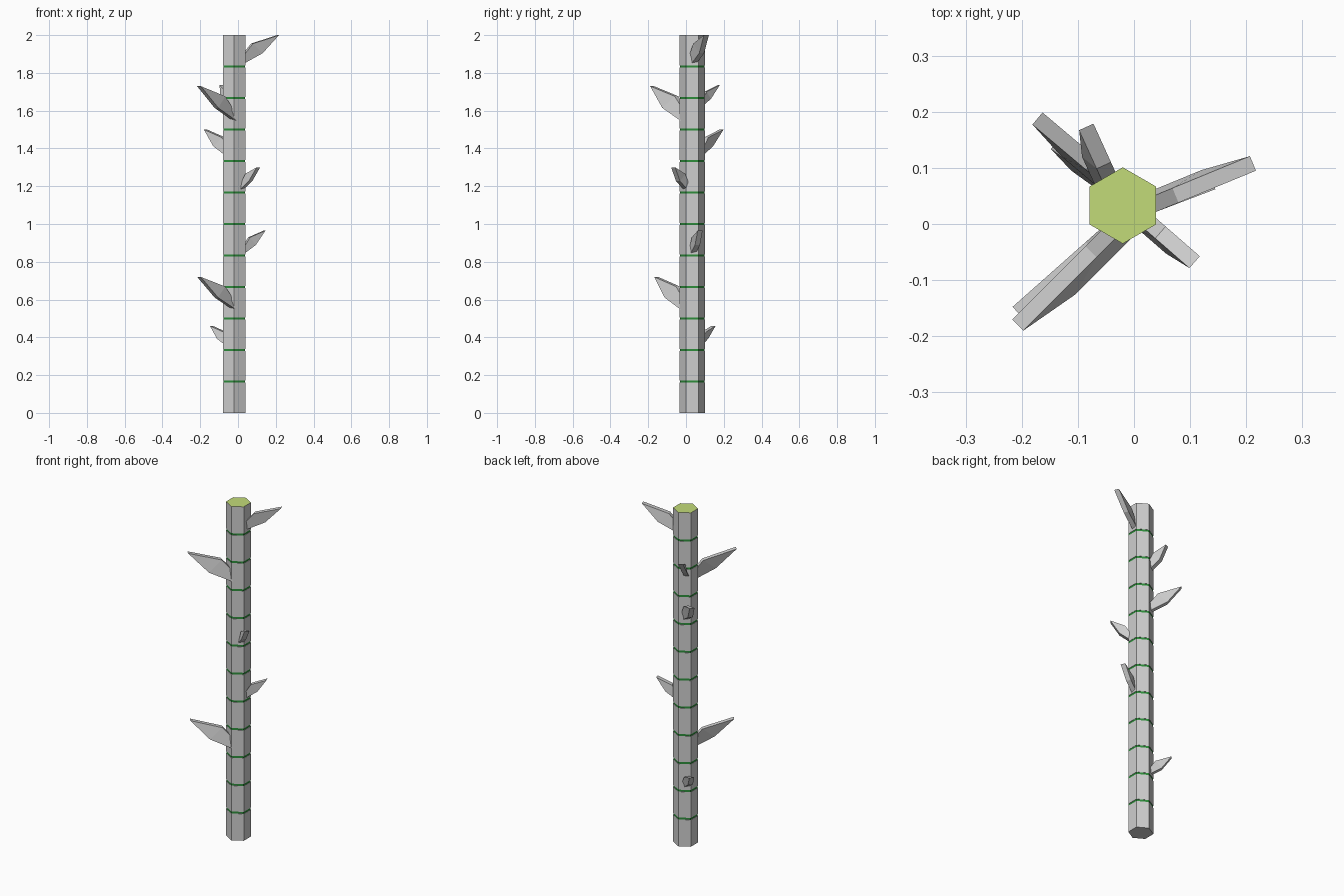
import bpy
import math
from mathutils import Vector

cube = bpy.data.objects.get("Cube")
if cube:
    bpy.data.objects.remove(cube)


def material(name, rgb):
    mat = bpy.data.materials.new(name)
    mat.use_nodes = True
    colour = (*rgb, 1)
    mat.diffuse_color = colour
    mat.node_tree.nodes["Principled BSDF"].inputs["Base Color"].default_value = colour
    return mat


grey = material("light grey", (0.62, 0.62, 0.62))
green = material("ring green", (0.026, 0.27, 0.042))
lime = material("cut top lime", (0.54, 0.71, 0.19))


def add_object(name, verts, faces, mats):
    mesh = bpy.data.meshes.new(name)
    mesh.from_pydata(verts, [], faces)
    for mat in mats:
        mesh.materials.append(mat)
    obj = bpy.data.objects.new(name, mesh)
    bpy.context.collection.objects.link(obj)
    return obj


# Six-sided stalk with narrow green grooves at even spacing
SIDES, RADIUS, HEIGHT, JOINTS = 6, 0.068, 2.0, 12
CENTRE = Vector((-0.02, 0.033, 0))
HALF, INSET = 0.006, 0.002
levels = [(0, RADIUS)]
for j in range(1, JOINTS):
    z = HEIGHT * j / JOINTS
    levels += [(z - HALF, RADIUS), (z - HALF, RADIUS - INSET),
               (z + HALF, RADIUS - INSET), (z + HALF, RADIUS)]
levels.append((HEIGHT, RADIUS))

verts, faces = [], []
for z, r in levels:
    for s in range(SIDES):
        a = math.tau * s / SIDES + math.pi / 2
        verts.append(CENTRE + Vector((r * math.cos(a), r * math.sin(a), z)))
for i in range(len(levels) - 1):
    for s in range(SIDES):
        t = (s + 1) % SIDES
        a, b = i * SIDES, (i + 1) * SIDES
        faces.append((a + s, a + t, b + t, b + s))
faces.append(tuple(reversed(range(SIDES))))
faces.append(tuple(range(len(verts) - SIDES, len(verts))))
stalk = add_object("stalk", verts, faces, [grey, green, lime])
for p in stalk.data.polygons:
    if p.normal.z > 0.9 and p.center.z > HEIGHT - 0.01:
        p.material_index = 2
    elif all((Vector(verts[v]) - CENTRE).xy.length < RADIUS - INSET / 2 for v in p.vertices):
        p.material_index = 1

# Leaf outline: (outward, up, sideways lean), from the buried foot round to the crook
OUTLINE = [(-0.08, -0.04, 1), (0.53, 0.36, 1), (1, 1, 0), (0.22, 0.70, 0), (-0.08, 0.25, 0)]
THICK = 0.028


def leaf(name, base, tip, low, high, lean):
    base, tip = Vector((*base, low)), Vector((*tip, low))
    out = tip - base
    side = Vector((-out.y, out.x, 0)).normalized()
    verts = []
    for half in (-0.5, 0.5):
        for u, h, w in OUTLINE:
            up = Vector((0, 0, h * (high - low)))
            verts.append(base + out * u + up + side * (half * THICK + w * lean))
    n = len(OUTLINE)
    # Each flat side is a foot quad and a tip triangle, split at the elbows
    faces = [(0, 1, 3, 4), (1, 2, 3), (n + 4, n + 3, n + 1, n), (n + 3, n + 2, n + 1)]
    faces += [((i + 1) % n, i, n + i, n + (i + 1) % n) for i in range(n)]
    add_object(name, verts, faces, [grey])


# Leaves from bottom to top
leaf("low_back_right_leaf", (-0.05, 0.08), (-0.14, 0.145), 0.355, 0.46, 0.01)
leaf("low_front_right_leaf", (-0.04, -0.01), (-0.207, -0.158), 0.55, 0.72, 0.02)
leaf("middle_left_leaf", (0.035, 0.035), (0.14, 0.075), 0.845, 0.965, 0.005)
leaf("middle_front_left_leaf", (0.03, 0.0), (0.108, -0.068), 1.185, 1.30, -0.008)
leaf("middle_back_right_leaf", (-0.05, 0.085), (-0.172, 0.188), 1.36, 1.50, 0.01)
leaf("high_front_right_leaf", (-0.04, -0.013), (-0.207, -0.18), 1.55, 1.73, 0.02)
leaf("high_back_leaf", (-0.045, 0.085), (-0.085, 0.173), 1.62, 1.735, 0.015)
leaf("top_left_leaf", (0.035, 0.035), (0.212, 0.108), 1.85, 2.0, 0.01)
